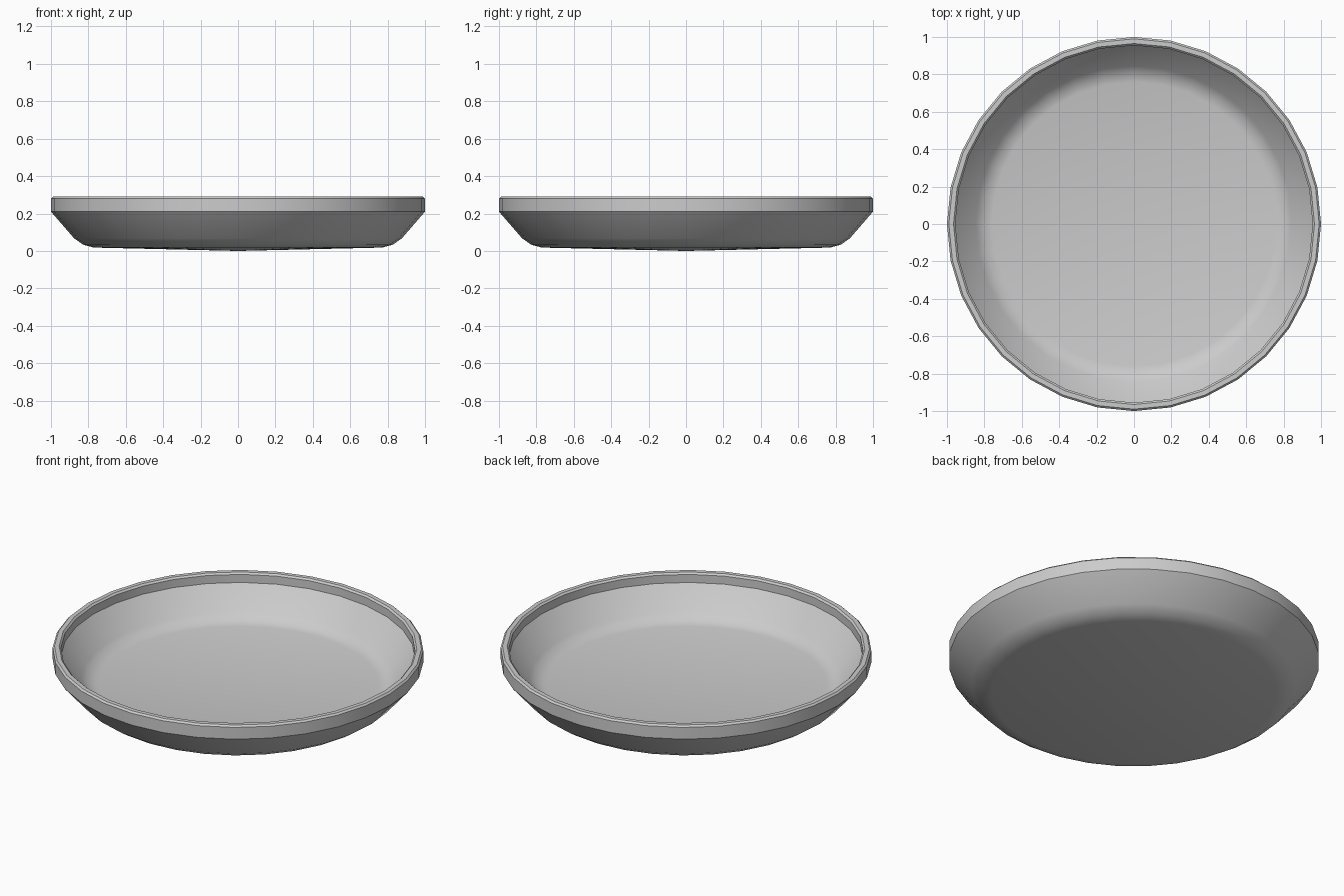
import bpy, bmesh, math

if "Cube" in bpy.data.objects:
    bpy.data.objects.remove(bpy.data.objects["Cube"])

SIDES = 32

# Half cross-section (radius, height): underside, outer wall, rim, inner wall, floor
profile = [
    (0.0, 0.0), (0.77, 0.018), (0.825, 0.032), (0.875, 0.066), (1.0, 0.21),
    (1.0, 0.28), (0.99, 0.29), (0.965, 0.29), (0.955, 0.28),
    (0.955, 0.232), (0.845, 0.103), (0.805, 0.073), (0.76, 0.063), (0.0, 0.045),
]


def lathe(name, points, sides):
    """Revolve a profile around z; points on the axis become poles."""
    bm = bmesh.new()
    verts = [bm.verts.new((r, 0, z)) for r, z in points]
    edges = [bm.edges.new(pair) for pair in zip(verts, verts[1:])]
    bmesh.ops.spin(bm, geom=verts + edges, cent=(0, 0, 0), axis=(0, 0, 1),
                   angle=math.tau, steps=sides, use_duplicate=False)
    bmesh.ops.remove_doubles(bm, verts=bm.verts, dist=0.0005)
    bmesh.ops.recalc_face_normals(bm, faces=bm.faces)
    mesh = bpy.data.meshes.new(name)
    bm.to_mesh(mesh)
    bm.free()
    obj = bpy.data.objects.new(name, mesh)
    bpy.context.collection.objects.link(obj)
    return obj


# Shallow dish with a short upright rim
dish = lathe("dish", profile, SIDES)
bpy.context.view_layer.objects.active = dish
dish.select_set(True)
bpy.ops.object.shade_smooth_by_angle(angle=math.radians(30))
